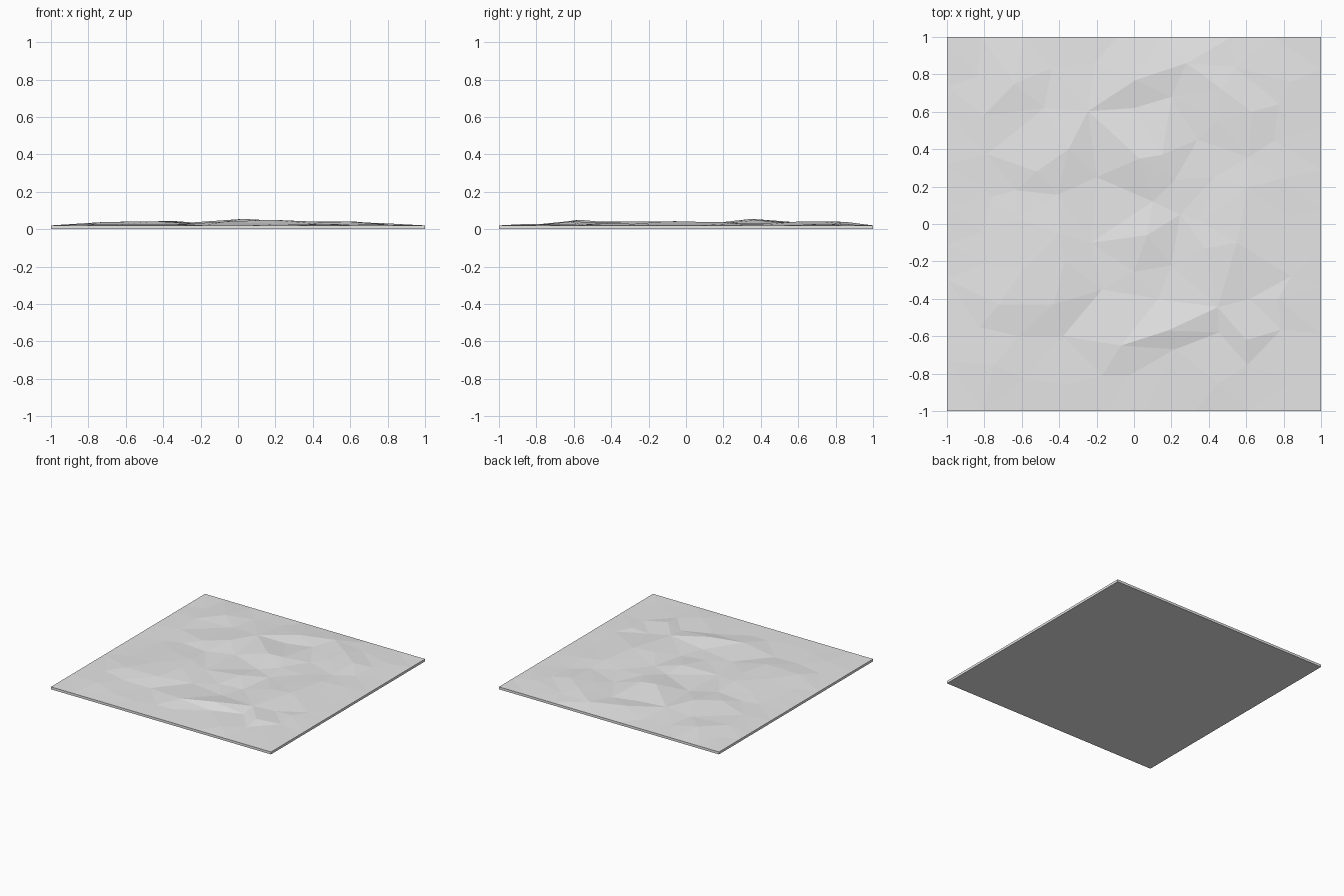
import bpy
import bmesh
import random
from mathutils import Vector
from mathutils.geometry import delaunay_2d_cdt

default_cube = bpy.data.objects.get("Cube")
if default_cube:
    bpy.data.objects.remove(default_cube, do_unlink=True)

random.seed(4)
HALF = 1.0
RIM = 0.02          # height of the straight outer edge
STEP = 0.2          # typical facet size

# Main crests: x, y in hundredths and height in thousandths
crests = [
    (1, 77, 42), (28, 86, 38), (47, 72, 42), (-64, 75, 38), (-35, 40, 44),
    (15, 37, 48), (3, 35, 55), (-40, -5, 42), (-60, -25, 40), (-37, -20, 42),
    (-43, -43, 42), (7, -6, 43), (38, -13, 41), (55, -10, 42), (18, -57, 50),
    (-7, -65, 40), (-72, -43, 38), (60, -62, 40), (-52, 28, 40), (63, 60, 40),
]
# Main hollows
hollows = [
    (0, 62, 26), (20, 68, 27), (-48, 62, 27), (-20, 25, 22), (-23, -10, 25),
    (-17, -35, 24), (-38, -60, 23), (13, -40, 25), (20, -22, 24),
    (62, -40, 25), (22, -67, 27), (-17, -81, 24), (-62, -60, 26),
    (84, -28, 28), (85, -83, 23), (10, 12, 29),
]


def rim_points():
    """Uneven points around the square edge, all at rim height."""
    points = []
    corners = [Vector((-HALF, -HALF)), Vector((HALF, -HALF)),
               Vector((HALF, HALF)), Vector((-HALF, HALF))]
    for i, start in enumerate(corners):
        end = corners[(i + 1) % len(corners)]
        points.append((start.x, start.y, RIM))
        for k in range(1, 9):
            p = start.lerp(end, (k + random.uniform(-0.25, 0.25)) / 9)
            points.append((p.x, p.y, RIM))
    return points


def filler_points(taken):
    """Jittered points in the gaps, sinking towards the rim."""
    points = []
    for i in range(-4, 5):
        for j in range(-4, 5):
            x = (i + random.uniform(-0.3, 0.3)) * STEP
            y = (j + random.uniform(-0.3, 0.3)) * STEP
            if any((x - p[0]) ** 2 + (y - p[1]) ** 2 < 0.018 for p in taken):
                continue
            fade = min(1, (HALF - max(abs(x), abs(y))) / 0.35)
            z = RIM + 0.012 * fade + random.uniform(-0.007, 0.007) * fade
            points.append((x, y, z))
    return points


# Terrain points and their triangulation
points = rim_points()
points += [(x / 100, y / 100, z / 1000) for x, y, z in crests + hollows]
points += filler_points(points)
flat, edges, faces, source, _, _ = delaunay_2d_cdt(
    [Vector(p[:2]) for p in points], [], [], 0, 1e-5)

bm = bmesh.new()
verts = [bm.verts.new((co.x, co.y, points[source[i][0]][2]))
         for i, co in enumerate(flat)]
for face in faces:
    bm.faces.new([verts[i] for i in face])

# Straight sides and flat underside
border = [e for e in bm.edges if e.is_boundary]
skirt = bmesh.ops.extrude_edge_only(bm, edges=border)["geom"]
for item in skirt:
    if isinstance(item, bmesh.types.BMVert):
        item.co.z = 0
bmesh.ops.contextual_create(bm, geom=[e for e in bm.edges if e.is_boundary])
bmesh.ops.recalc_face_normals(bm, faces=bm.faces[:])

mesh = bpy.data.meshes.new("ground_tile")
bm.to_mesh(mesh)
bm.free()
tile = bpy.data.objects.new("ground_tile", mesh)
bpy.context.collection.objects.link(tile)

# Single pale grey finish
grey = bpy.data.materials.new("pale_grey")
grey.use_nodes = True
colour = (0.8, 0.8, 0.8, 1)
grey.diffuse_color = colour
grey.node_tree.nodes["Principled BSDF"].inputs["Base Color"].default_value = colour
mesh.materials.append(grey)
